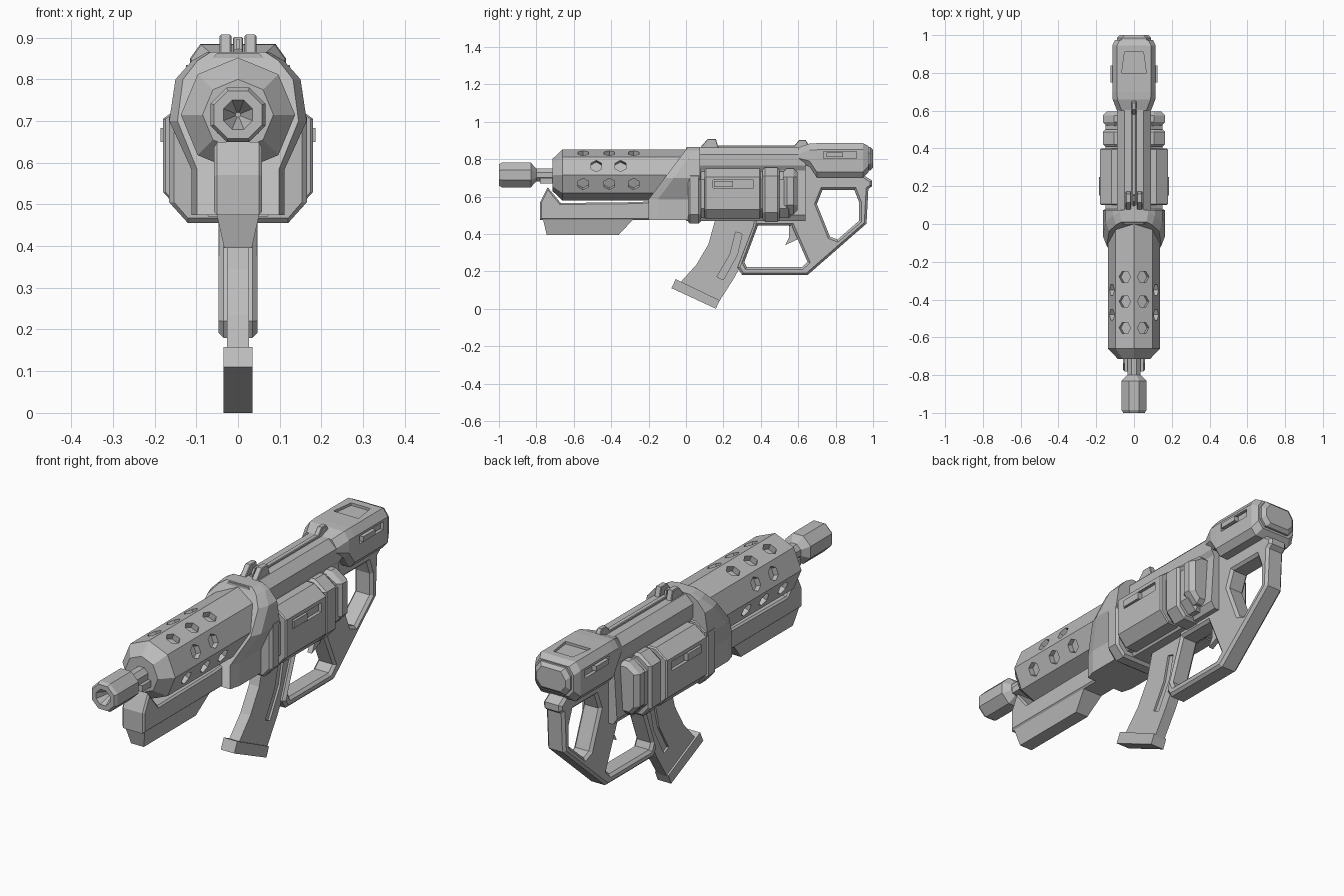
import bpy, bmesh
from math import sin, cos, pi, radians
from mathutils import Matrix, Vector

cube = bpy.data.objects.get("Cube")
if cube:
    bpy.data.objects.remove(cube)

grey = bpy.data.materials.new("gunmetal_grey")
grey.use_nodes = True
colour = (0.5, 0.5, 0.5, 1)
grey.diffuse_color = colour
grey.node_tree.nodes["Principled BSDF"].inputs["Base Color"].default_value = colour

AXIS = 0.715  # barrel height


def finish(name, bm):
    bmesh.ops.remove_doubles(bm, verts=bm.verts, dist=0.0002)
    bmesh.ops.recalc_face_normals(bm, faces=bm.faces)
    mesh = bpy.data.meshes.new(name)
    bm.to_mesh(mesh)
    bm.free()
    mesh.materials.clear()
    mesh.materials.append(grey)
    obj = bpy.data.objects.new(name, mesh)
    bpy.context.collection.objects.link(obj)
    return obj


def loft(name, rings):
    """Skin a stack of equal-length rings and cap both ends."""
    bm = bmesh.new()
    loops = [[bm.verts.new(p) for p in ring] for ring in rings]
    n = len(loops[0])
    for a, b in zip(loops, loops[1:]):
        for i in range(n):
            j = (i + 1) % n
            bm.faces.new((a[i], a[j], b[j], b[i]))
    bm.faces.new(loops[0])
    bm.faces.new(loops[-1])
    return finish(name, bm)


def mirrored(half):
    return half + [(-x, z) for x, z in reversed(half)]


def at(y, section):
    return [(x, y, z) for x, z in section]


def circle(y, r, turn=0.0):
    return [(r * cos(pi * i / 4 + turn), y, AXIS + r * sin(pi * i / 4 + turn)) for i in range(8)]


def box(name, x, y, z):
    rect = [(x[0], z[0]), (x[1], z[0]), (x[1], z[1]), (x[0], z[1])]
    return loft(name, [at(y[0], rect), at(y[1], rect)])


def side_profile(name, outlines, half_width, bevel=0.0, x=0.0):
    """Extrude side outlines (y, z) across x; later outlines become holes."""
    curve = bpy.data.curves.new(name, "CURVE")
    curve.dimensions, curve.fill_mode = "2D", "BOTH"
    curve.extrude = half_width - bevel
    curve.bevel_depth, curve.bevel_resolution, curve.offset = bevel, 0, -bevel
    for outline in outlines:
        spline = curve.splines.new("POLY")
        spline.points.add(len(outline) - 1)
        for point, (y, z) in zip(spline.points, outline):
            point.co = (y, z, 0, 1)
        spline.use_cyclic_u = True
    temp = bpy.data.objects.new(name + "_curve", curve)
    bpy.context.collection.objects.link(temp)
    bpy.context.view_layer.update()
    mesh = bpy.data.meshes.new_from_object(temp.evaluated_get(bpy.context.evaluated_depsgraph_get()))
    bpy.data.objects.remove(temp)
    bm = bmesh.new()
    bm.from_mesh(mesh)
    bpy.data.meshes.remove(mesh)
    for v in bm.verts:
        v.co = (v.co.z + x, v.co.x, v.co.y)
    for f in bm.faces:
        f.smooth = False
    return finish(name, bm)


def cut(obj, cutter):
    mod = obj.modifiers.new("cut", "BOOLEAN")
    mod.operation, mod.solver, mod.object = "DIFFERENCE", "EXACT", cutter
    bpy.context.view_layer.update()
    mesh = bpy.data.meshes.new_from_object(obj.evaluated_get(bpy.context.evaluated_depsgraph_get()))
    obj.modifiers.clear()
    obj.data = mesh
    bpy.data.objects.remove(cutter)


# Muzzle and barrel
T = pi / 8
loft("muzzle_barrel", [circle(y, r, T) for y, r in (
    (-0.68, 0.038), (-0.80, 0.038), (-0.83, 0.071), (-0.985, 0.071),
    (-1.0, 0.062), (-1.0, 0.038), (-0.93, 0.006))])
box("barrel_lug", (-0.05, 0.05), (-0.78, -0.69), (0.67, 0.70))

# Vented shroud
shroud = loft("shroud", [circle(y, r) for y, r in (
    (-0.715, 0.085), (-0.66, 0.137), (0.04, 0.137))])
bm = bmesh.new()
for angle, ys in ((67.5, (-0.55, -0.41, -0.28)), (22.5, (-0.48, -0.35)), (-22.5, (-0.55, -0.41, -0.28))):
    for side in (1, -1):
        out = Vector((side * cos(radians(angle)), 0, sin(radians(angle))))
        along = Vector((0, 1, 0))
        for y in ys:
            m = Matrix((along, out.cross(along), out)).transposed().to_4x4()
            m.translation = out * 0.125 + Vector((0, y, AXIS))
            bmesh.ops.create_cone(bm, cap_ends=True, segments=6, radius1=0.033,
                                  radius2=0.033, depth=0.05, matrix=m)
cut(shroud, finish("vent_cutter", bm))

# Flared collar with a raked front
collar = mirrored([(0.075, 0.865), (0.11, 0.845), (0.15, 0.80), (0.165, 0.70), (0.112, 0.585), (0.112, 0.475)])


def raked(z):
    return -0.2 + max(0, z - 0.585) * 0.75


loft("collar", [[(x * 0.88, raked(z), z) for x, z in collar],
                [(x, raked(z) + 0.05, z) for x, z in collar],
                at(0.075, collar)])

# Fore-end and its keel
side_profile("fore_end", [[(-0.74, 0.65), (-0.78, 0.57), (-0.78, 0.475), (0.05, 0.475),
                           (0.05, 0.6), (-0.25, 0.57), (-0.67, 0.565)]], 0.058, 0.008)
loft("fore_end_keel", [[(-w, a, z), (w, a, z), (w, b, z), (-w, b, z)] for w, a, b, z in (
    (0.052, -0.765, -0.28, 0.48), (0.033, -0.745, -0.36, 0.395))])

# Receiver core
core = mirrored([(0.05, 0.863), (0.09, 0.825), (0.09, 0.765), (0.075, 0.74), (0.09, 0.5), (0.07, 0.47)])
loft("receiver", [at(0.0, core), at(0.64, core)])


# Side housings, as bands across the receiver
def band(name, y0, y1, w, z0, z1, chamfer=0.012):
    def section(s):
        return mirrored([(w - 0.06, z1 - s), (w - s, z1 - 0.045), (w - s, z0 + 0.05), (w - 0.045, z0 + s)])
    return loft(name, [at(y0, section(chamfer)), at(y0 + chamfer, section(0)),
                       at(y1 - chamfer, section(0)), at(y1, section(chamfer))])


band("front_band", 0.01, 0.08, 0.165, 0.455, 0.755)
housing = band("main_housing", 0.10, 0.40, 0.18, 0.48, 0.75, 0.006)
band("housing_core", 0.05, 0.56, 0.15, 0.485, 0.735)
band("rear_band", 0.41, 0.50, 0.165, 0.465, 0.755)
band("end_band", 0.52, 0.595, 0.165, 0.505, 0.75, 0.02)

# Rear cap and butt plate
def cap_section(w, z0, z1):
    return mirrored([(w - 0.025, z1), (w, z1 - 0.035), (w, z0 + 0.03), (w - 0.025, z0)])


cap = loft("rear_cap", [at(y, cap_section(w, a, b)) for y, w, a, b in (
    (0.60, 0.09, 0.775, 0.862), (0.66, 0.113, 0.76, 0.883), (0.70, 0.115, 0.70, 0.885),
    (0.945, 0.115, 0.70, 0.885), (0.975, 0.10, 0.73, 0.87))])
loft("butt_plate", [at(y, cap_section(w, a, b)) for y, w, a, b in (
    (0.96, 0.09, 0.74, 0.865), (0.985, 0.09, 0.74, 0.865), (1.0, 0.075, 0.755, 0.85))])
cut(cap, loft("panel_cutter", [[(-0.065, 0.80, z), (0.065, 0.80, z), (0.05, 0.91, z), (-0.05, 0.91, z)]
                               for z in (0.873, 0.92)]))

# Slots with raised tabs on both sides
for side, label in ((1, "left"), (-1, "right")):
    def span(a, b):
        return sorted((side * a, side * b))
    cut(housing, box("slot_cutter", span(0.165, 0.2), (0.145, 0.36), (0.645, 0.688)))
    box(label + "_housing_tab", span(0.16, 0.186), (0.15, 0.25), (0.65, 0.683))
    cut(cap, box("slot_cutter", span(0.10, 0.15), (0.735, 0.912), (0.803, 0.84)))
    box(label + "_cap_tab", span(0.095, 0.125), (0.75, 0.84), (0.81, 0.834))

# Sights and top rail
for side, label in ((1, "left"), (-1, "right")):
    side_profile(label + "_sight_ear", [[(0.07, 0.855), (0.115, 0.907), (0.16, 0.907), (0.175, 0.855)]],
                 0.014, 0.003, side * 0.03)
side_profile("sight_post", [[(0.09, 0.855), (0.12, 0.895), (0.15, 0.895), (0.16, 0.855)]], 0.005)
side_profile("top_rail", [[(0.10, 0.85), (0.10, 0.873), (0.58, 0.873), (0.605, 0.902),
                           (0.64, 0.902), (0.67, 0.85)]], 0.012, 0.003)

# Magazine with curved grooves
magazine = side_profile("magazine", [[
    (0.16, 0.49), (0.12, 0.345), (0.055, 0.235), (-0.04, 0.13), (0.175, 0.035),
    (0.255, 0.16), (0.315, 0.27), (0.365, 0.44), (0.36, 0.49)]], 0.026)
for side in (1, -1):
    cut(magazine, side_profile("groove_cutter", [[
        (0.265, 0.41), (0.30, 0.40), (0.275, 0.29), (0.20, 0.155), (0.165, 0.17), (0.235, 0.29)]],
        0.01, 0, side * 0.026))
side_profile("magazine_base", [[(-0.055, 0.158), (-0.078, 0.11), (0.16, 0.0), (0.18, 0.045)]], 0.035)

# Grip and skeleton stock
side_profile("grip_stock", [
    [(0.37, 0.50), (0.36, 0.44), (0.275, 0.22), (0.30, 0.18), (0.65, 0.18), (0.965, 0.455),
     (0.975, 0.64), (0.995, 0.655), (0.995, 0.685), (0.94, 0.72), (0.70, 0.78), (0.58, 0.78), (0.57, 0.50)],
    [(0.385, 0.445), (0.565, 0.445), (0.65, 0.25), (0.62, 0.222), (0.325, 0.222), (0.312, 0.25)],
    [(0.73, 0.635), (0.90, 0.635), (0.925, 0.57), (0.925, 0.47), (0.81, 0.37), (0.77, 0.385), (0.70, 0.56)]],
    0.047, 0.012)
side_profile("trigger", [[(0.55, 0.45), (0.60, 0.42), (0.595, 0.37), (0.53, 0.34), (0.55, 0.38)]], 0.012)
